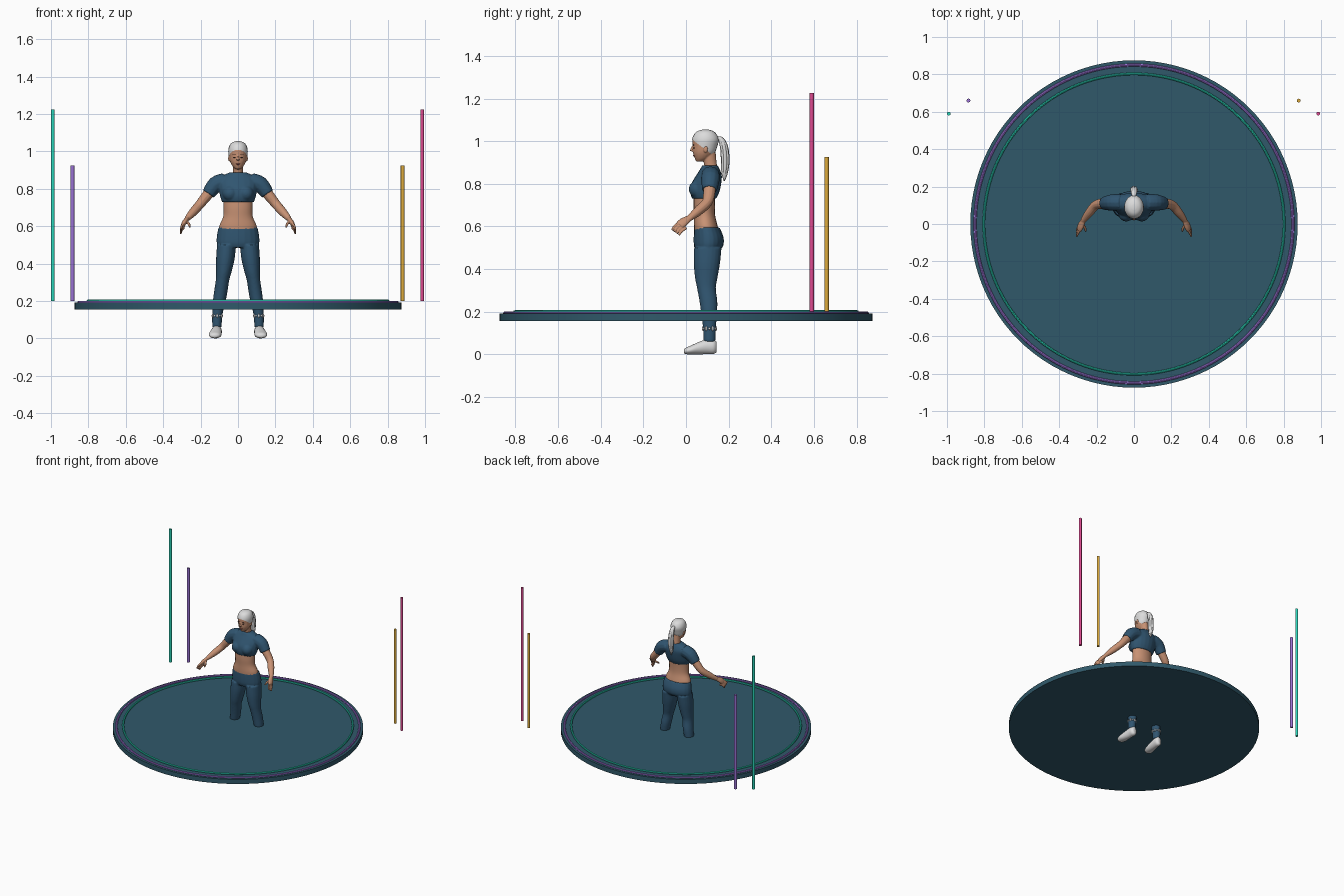
import bpy, bmesh, math
from mathutils import Vector

if "Cube" in bpy.data.objects:
    bpy.data.objects.remove(bpy.data.objects["Cube"])


def material(name, code):
    """Flat material from an sRGB hex code."""
    srgb = [c / 255 for c in bytes.fromhex(code)]
    color = [c / 12.92 if c < 0.04 else ((c + 0.055) / 1.055) ** 2.4 for c in srgb] + [1]
    mat = bpy.data.materials.new(name)
    mat.use_nodes = True
    mat.diffuse_color = color
    bsdf = next(n for n in mat.node_tree.nodes if n.type == "BSDF_PRINCIPLED")
    bsdf.inputs["Base Color"].default_value = color
    bsdf.inputs["Roughness"].default_value = 0.7
    return mat


DECK = material("deep teal deck", "30596a")
TEAL = material("bright teal", "2ad4b8")
PURPLE = material("purple", "9a72d4")
GOLD = material("gold", "dcaa3c")
PINK = material("pink", "dc4a90")
SKIN = material("skin", "c89274")
NAVY = material("navy cloth", "305570")
WHITE = material("off white", "dcdcdc")
BROWN = material("dark brown", "4a3228")
LIP = material("lip rose", "a85c54")


def spline(rows, steps=4):
    """Catmull-Rom samples through rows of numbers."""
    rows = [Vector(r) for r in rows]
    out = []
    for i in range(len(rows) - 1):
        a, b, c, d = (rows[min(max(i + k, 0), len(rows) - 1)] for k in (-1, 0, 1, 2))
        for s in range(steps):
            t = s / steps
            out.append(0.5 * (2 * b + (c - a) * t + (2 * a - 5 * b + 4 * c - d) * t ** 2
                              + (3 * b - a - 3 * c + d) * t ** 3))
    return out + [rows[-1]]


def loft(bm, rows, frame="flat", sides=(1,), n=20):
    """Closed skin through elliptical rings (x, y, z, radius, radius)."""
    for side in sides:
        rings = spline(rows)
        points = [Vector((r[0] * side, r[1], r[2])) for r in rings]
        loops = []
        for i, (p, r) in enumerate(zip(points, rings)):
            u, v = Vector((1, 0, 0)), Vector((0, 1, 0))
            if frame == "forward":
                v = Vector((0, 0, 1))
            elif frame == "path":
                t = (points[min(i + 1, len(points) - 1)] - points[max(i - 1, 0)]).normalized()
                u = v.cross(t).normalized()
                v = t.cross(u)
            angles = [math.tau * k / n for k in range(n)]
            loops.append([bm.verts.new(p + u * math.cos(a) * max(r[3], 0.001)
                                       + v * math.sin(a) * max(r[4], 0.001)) for a in angles])
        for a, b in zip(loops, loops[1:]):
            for k in range(n):
                bm.faces.new((a[k], a[(k + 1) % n], b[(k + 1) % n], b[k]))
        bm.faces.new(loops[0])
        bm.faces.new(loops[-1])


def tube(bm, path, sides=(1,)):
    loft(bm, [(x, y, z, r, r) for x, y, z, r in path], "path", sides, 12)


def trunk(bm, rows):
    loft(bm, [(0, y, z, rx, ry) for z, y, rx, ry in rows])


def blob(bm, center, size, sides=(1,)):
    """Ellipsoid."""
    for side in sides:
        made = bmesh.ops.create_uvsphere(bm, u_segments=16, v_segments=10, radius=1)["verts"]
        for v in made:
            v.co = Vector([v.co[i] * size[i] + center[i] * (side if i == 0 else 1) for i in range(3)])


def finish(name, bm, mat, voxel=0, relax=3):
    """Turn a bmesh into a smooth object, optionally fusing its parts."""
    bmesh.ops.recalc_face_normals(bm, faces=bm.faces)
    for f in bm.faces:
        f.smooth = True
    mesh = bpy.data.meshes.new(name)
    bm.to_mesh(mesh)
    bm.free()
    mesh.materials.append(mat)
    obj = bpy.data.objects.new(name, mesh)
    bpy.context.collection.objects.link(obj)
    if voxel:
        fuse = obj.modifiers.new("fuse", "REMESH")
        fuse.mode, fuse.voxel_size, fuse.use_smooth_shade = "VOXEL", voxel, True
        soft = obj.modifiers.new("soften", "SMOOTH")
        soft.factor, soft.iterations = 0.5, relax
    return obj


def primitive(name, mat):
    obj = bpy.context.object
    obj.name = name
    obj.data.materials.append(mat)
    bpy.ops.object.shade_smooth_by_angle()
    return obj


BOTH = (1, -1)

# Round platform with two glowing rims
bpy.ops.mesh.primitive_cylinder_add(vertices=96, radius=0.875, depth=0.035, location=(0, 0, 0.173))
primitive("platform", DECK)
for name, mat, radius, z, thick in (("inner_rim", TEAL, 0.803, 0.2, 0.007),
                                    ("outer_rim", PURPLE, 0.85, 0.193, 0.008)):
    bpy.ops.mesh.primitive_torus_add(major_segments=96, minor_segments=8, major_radius=radius,
                                     minor_radius=thick, location=(0, 0, z))
    primitive(name, mat)

# Light poles
for name, mat, x, y, top in (("teal_pole", TEAL, -0.99, 0.59, 1.225), ("pink_pole", PINK, 0.985, 0.59, 1.225),
                             ("purple_pole", PURPLE, -0.885, 0.66, 0.925), ("gold_pole", GOLD, 0.88, 0.66, 0.925)):
    bpy.ops.mesh.primitive_cylinder_add(vertices=16, radius=0.01, depth=top - 0.2, location=(x, y, top / 2 + 0.1))
    primitive(name, mat)

# Leggings
bm = bmesh.new()
trunk(bm, [(0.595, 0.098, 0.104, 0.06), (0.55, 0.106, 0.113, 0.07), (0.51, 0.106, 0.114, 0.069),
           (0.485, 0.1, 0.1, 0.055)])
loft(bm, [(0.062, 0.102, 0.5, 0.05, 0.065), (0.067, 0.098, 0.43, 0.05, 0.062), (0.075, 0.095, 0.36, 0.042, 0.053),
          (0.083, 0.096, 0.31, 0.036, 0.044), (0.092, 0.105, 0.25, 0.036, 0.042), (0.1, 0.108, 0.2, 0.034, 0.038),
          (0.11, 0.11, 0.13, 0.028, 0.031), (0.113, 0.11, 0.06, 0.025, 0.028)], sides=BOTH)
finish("leggings", bm, NAVY, 0.005)

# Cropped top with short sleeves
bm = bmesh.new()
trunk(bm, [(0.73, 0.085, 0.086, 0.057), (0.76, 0.088, 0.096, 0.068), (0.8, 0.095, 0.102, 0.07),
           (0.84, 0.108, 0.106, 0.06), (0.868, 0.112, 0.086, 0.046), (0.887, 0.112, 0.045, 0.036)])
blob(bm, (0.042, 0.055, 0.775), (0.042, 0.042, 0.042), BOTH)
tube(bm, [(0.07, 0.115, 0.84, 0.045), (0.12, 0.115, 0.822, 0.044), (0.158, 0.11, 0.772, 0.036)], BOTH)
finish("cropped_top", bm, NAVY, 0.005)

# Midriff
bm = bmesh.new()
trunk(bm, [(0.55, 0.1, 0.1, 0.06), (0.6, 0.093, 0.1, 0.056), (0.65, 0.087, 0.079, 0.05),
           (0.7, 0.085, 0.077, 0.05), (0.76, 0.088, 0.08, 0.05)])
finish("midriff", bm, SKIN)

# Arms with hands
bm = bmesh.new()
tube(bm, [(0.13, 0.113, 0.81, 0.03), (0.165, 0.11, 0.765, 0.029), (0.205, 0.1, 0.715, 0.025),
          (0.24, 0.06, 0.675, 0.023), (0.272, 0.018, 0.64, 0.015)], BOTH)
loft(bm, [(0.27, 0.02, 0.642, 0.012, 0.014), (0.285, -0.01, 0.622, 0.013, 0.022),
          (0.294, -0.03, 0.606, 0.011, 0.021)], "path", BOTH)
for k in range(4):
    y, z = -0.044 + k * 0.011, 0.617 - k * 0.008
    tube(bm, [(0.29, y + 0.012, z, 0.007), (0.301, y - 0.01, z - 0.016, 0.006),
              (0.306, y - 0.022, z - 0.034, 0.005)], BOTH)
tube(bm, [(0.275, 0, 0.625, 0.008), (0.262, -0.022, 0.61, 0.007), (0.258, -0.04, 0.595, 0.005)], BOTH)
finish("arms", bm, SKIN, 0.003, 2)

# Head, neck, nose and ears
SKULL = [(0.905, 0.066, 0.014, 0.018), (0.92, 0.075, 0.029, 0.034), (0.945, 0.083, 0.042, 0.05),
         (0.975, 0.088, 0.047, 0.056), (1.005, 0.091, 0.049, 0.06), (1.03, 0.091, 0.042, 0.05),
         (1.045, 0.091, 0.029, 0.034), (1.052, 0.091, 0.01, 0.012)]
bm = bmesh.new()
trunk(bm, SKULL)
trunk(bm, [(0.86, 0.122, 0.031, 0.034), (0.89, 0.115, 0.026, 0.03), (0.95, 0.105, 0.028, 0.034)])
tube(bm, [(0, 0.036, 0.982, 0.004), (0, 0.028, 0.965, 0.006), (0, 0.026, 0.953, 0.008)])
blob(bm, (0.047, 0.092, 0.962), (0.006, 0.01, 0.016), BOTH)
finish("head", bm, SKIN, 0.003, 2)

# Face details
bm = bmesh.new()
blob(bm, (0.018, 0.0365, 0.968), (0.008, 0.003, 0.003), BOTH)
blob(bm, (0.019, 0.036, 0.982), (0.011, 0.003, 0.002), BOTH)
finish("eyes_and_brows", bm, BROWN)
bm = bmesh.new()
blob(bm, (0, 0.037, 0.932), (0.012, 0.004, 0.004))
finish("lips", bm, LIP)

# Hair cap cut along a sloping hairline, then the ponytail strands
bm = bmesh.new()
trunk(bm, [(z + 0.002, y, rx + 0.003, ry + 0.003) for z, y, rx, ry in SKULL])
bmesh.ops.bisect_plane(bm, geom=bm.verts[:] + bm.edges[:] + bm.faces[:], plane_co=(0, 0.035, 1.003),
                       plane_no=(0, 0.6, 0.8), clear_inner=True)
finish("hair_cap", bm, WHITE)
bm = bmesh.new()
for k in range(7):
    dx, dy = (0.011 * f(math.tau * k / 7) for f in (math.cos, math.sin))
    tube(bm, [(0, 0.143, 1.015, 0.009), (dx / 2, 0.165 + dy / 2, 1.008, 0.009), (dx, 0.18 + dy, 0.965, 0.009),
              (dx, 0.184 + dy, 0.9, 0.009), (dx * 0.7, 0.181 + dy * 0.7, 0.85, 0.007), (0, 0.18, 0.815, 0.003)])
finish("ponytail", bm, WHITE)

# Shoes
bm = bmesh.new()
loft(bm, [(0.113, 0.143, 0.035, 0.014, 0.025), (0.113, 0.13, 0.036, 0.025, 0.034), (0.114, 0.1, 0.036, 0.028, 0.035),
          (0.118, 0.06, 0.029, 0.031, 0.029), (0.122, 0.025, 0.021, 0.034, 0.021), (0.124, 0, 0.016, 0.027, 0.015),
          (0.124, -0.01, 0.014, 0.012, 0.008)], "forward", BOTH)
finish("shoes", bm, WHITE)

# Ankle pattern: a band of small white diamonds
bm = bmesh.new()
for k in range(12):
    a = math.tau * k / 12
    blob(bm, (0.111 + 0.027 * math.cos(a), 0.11 + 0.03 * math.sin(a), 0.121),
         (0.005, 0.005, 0.012 if k % 2 else 0.006), BOTH)
finish("ankle_pattern", bm, WHITE)
